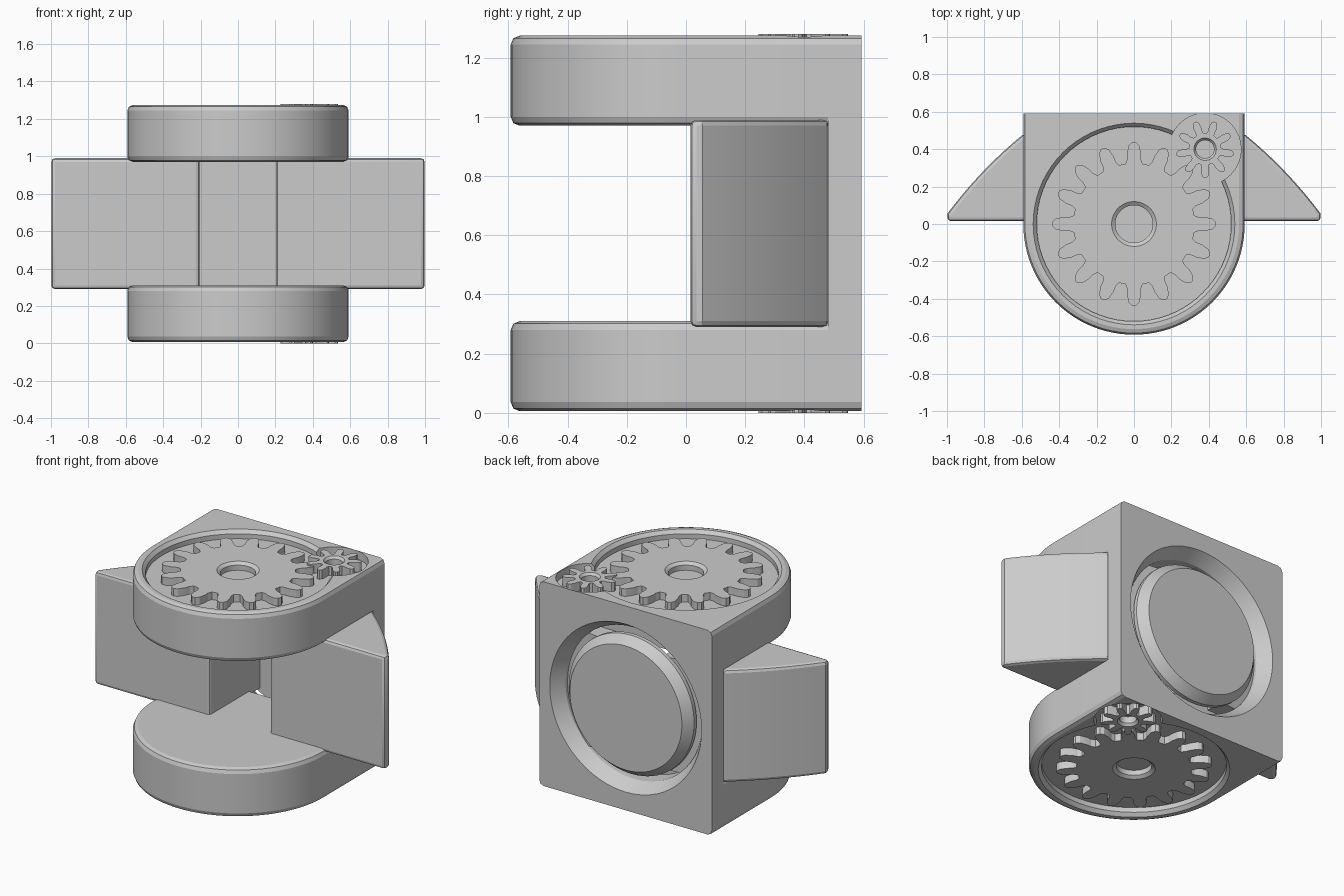
import bpy, bmesh
from math import sin, cos, pi, radians

if "Cube" in bpy.data.objects:
    bpy.data.objects.remove(bpy.data.objects["Cube"])

MID = 0.64  # height of the mirror plane; all parts are built around it


def make(name, bm):
    bmesh.ops.recalc_face_normals(bm, faces=bm.faces)
    me = bpy.data.meshes.new(name)
    bm.to_mesh(me)
    bm.free()
    ob = bpy.data.objects.new(name, me)
    bpy.context.collection.objects.link(ob)
    ob.location.z = MID
    return ob


def prism(points, z0, z1):
    bm = bmesh.new()
    face = bm.faces.new([bm.verts.new((x, y, z0)) for x, y in points])
    new = bmesh.ops.extrude_face_region(bm, geom=[face])
    top = [v for v in new["geom"] if isinstance(v, bmesh.types.BMVert)]
    bmesh.ops.translate(bm, verts=top, vec=(0, 0, z1 - z0))
    return bm


def turned(name, profile, cx=0, cy=0, axis="z", n=72):
    """Closed solid from (radius, height) pairs turned about z or y."""
    bm = bmesh.new()
    rings = []
    for r, h in profile:
        ring = []
        for i in range(n):
            a, b = r * cos(2 * pi * i / n), r * sin(2 * pi * i / n)
            ring.append(bm.verts.new((cx + a, cy + b, h) if axis == "z" else (a, h, b)))
        rings.append(ring)
    for lo, hi in zip(rings, rings[1:]):
        for i in range(n):
            j = (i + 1) % n
            bm.faces.new((lo[i], lo[j], hi[j], hi[i]))
    bm.faces.new(rings[0])
    bm.faces.new(rings[-1])
    return make(name, bm)


def activate(ob):
    bpy.ops.object.select_all(action="DESELECT")
    ob.select_set(True)
    bpy.context.view_layer.objects.active = ob


def apply(ob, mod):
    activate(ob)
    bpy.ops.object.modifier_apply(modifier=mod.name)


def mirror(ob, axis):
    mod = ob.modifiers.new("mirror", "MIRROR")
    mod.use_axis = [a == axis for a in "xyz"]
    mod.use_mirror_merge = False
    apply(ob, mod)
    return ob


def combine(ob, tool, operation="DIFFERENCE"):
    tool.hide_render = True
    mod = ob.modifiers.new("bool", "BOOLEAN")
    mod.operation, mod.object, mod.solver = operation, tool, "EXACT"
    apply(ob, mod)
    bpy.data.objects.remove(tool)


def smooth(ob):
    activate(ob)
    bpy.ops.object.shade_smooth_by_angle(angle=radians(20))


# Round-nosed arms, bevelled except along the back edge
R = 0.592
outline = [(R, R)] + [(R * cos(-pi * i / 48), R * sin(-pi * i / 48)) for i in range(49)] + [(-R, R)]
bm = prism(outline, 0.33, 0.634)
rim = [e for e in bm.edges
       if abs(e.verts[0].co.z - e.verts[1].co.z) < 1e-4
       and not all(v.co.y > R - 0.001 for v in e.verts)]
bmesh.ops.bevel(bm, geom=rim, offset=0.03, segments=2, profile=0.5, affect="EDGES")
body = mirror(make("yoke_body", bm), "z")

# Back wall joining the arms
wall = make("wall", prism([(-R, 0.48), (R, 0.48), (R, R), (-R, R)], -0.6, 0.6))
combine(body, wall, "UNION")

# Round opening in the back wall
combine(body, turned("opening", [(0.47, 0.40), (0.47, 0.51), (0.521, R), (0.53, 0.62)], axis="y"))

# Gear pockets on top and underside
PX, PY, FLOOR = 0.38, 0.40, 0.583
combine(body, mirror(turned("gear_pocket", [(0.52, FLOOR), (0.52, 0.613), (0.54, 0.635), (0.54, 0.7)]), "z"))
combine(body, mirror(turned("pinion_pocket", [(0.192, FLOOR), (0.192, 0.7)], PX, PY), "z"))
smooth(body)


def gear(name, teeth, root, tip, bore, rim, z1, cx=0, cy=0, phase=0.0):
    shape = [(-0.36, 0), (-0.27, 0.2), (-0.25, 0.5), (-0.17, 0.85), (-0.06, 1),
             (0.06, 1), (0.17, 0.85), (0.25, 0.5), (0.27, 0.2), (0.36, 0)]
    pts = []
    for t in range(teeth):
        for off, f in shape:
            a = 2 * pi * (t + off + phase) / teeth
            r = root + (tip - root) * f
            pts.append((cx + r * cos(a), cy + r * sin(a)))
    ob = make(name, prism(pts, FLOOR - 0.01, z1))
    combine(ob, turned("bore", [(bore, 0.5), (bore, z1 - 0.015), (rim, z1), (rim, 0.7)], cx, cy, n=40))
    mirror(ob, "z")
    smooth(ob)


gear("large_gears", 16, 0.325, 0.437, 0.1, 0.12, 0.63)
gear("pinion_gears", 9, 0.085, 0.155, 0.048, 0.06, 0.64, PX, PY, 0.75)

# Chamfered disc set into the back opening
smooth(turned("back_disc", [(0.43, 0.51), (0.43, 0.535), (0.385, 0.59)], axis="y"))

# Side wings with gently curved, tapering outer faces
curve = []
for i in range(13):
    t = i / 12
    bulge = 0.05 * t * (1 - t)
    curve.append((0.998 - 0.4 * t + bulge, 0.055 + 0.42 * t + bulge))
curve = [(min(x, 0.998), y) for x, y in curve]
bm = prism([(0.205, 0.015), (0.998, 0.015)] + curve + [(0.205, 0.52)], -0.35, 0.35)
edges = [e for e in bm.edges
         if (abs(e.verts[0].co.z - e.verts[1].co.z) < 1e-4 and any(v.co.x > 0.61 for v in e.verts)
             and not all(v.co.y < 0.02 for v in e.verts))
         or all(v.co.y < 0.02 for v in e.verts)]
bmesh.ops.bevel(bm, geom=edges, offset=0.02, segments=2, profile=0.5, affect="EDGES", clamp_overlap=True)
wings = mirror(make("side_wings", bm), "x")
smooth(wings)
